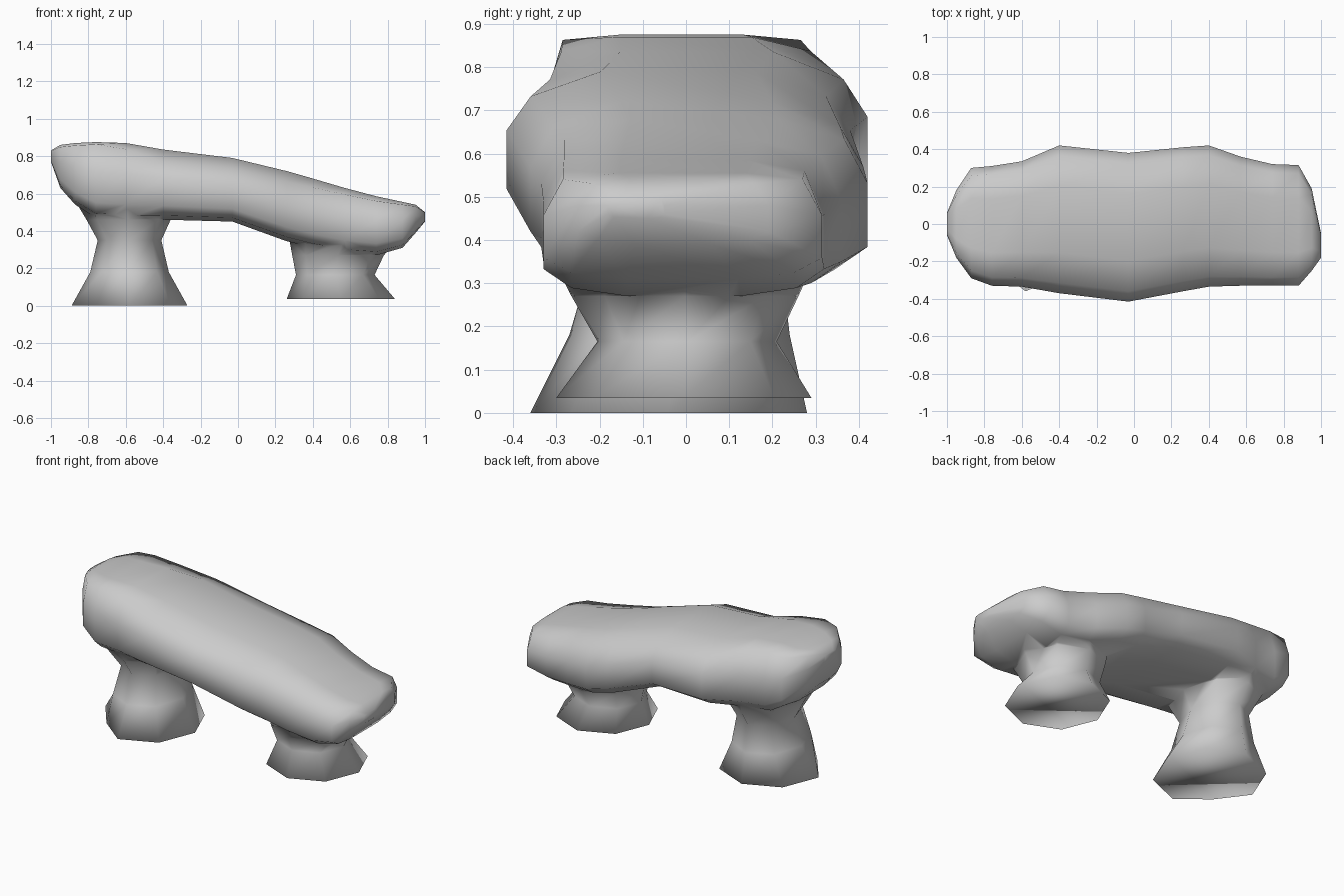
import bpy, bmesh, math

cube = bpy.data.objects.get("Cube")
if cube:
    bpy.data.objects.remove(cube, do_unlink=True)

stone = bpy.data.materials.new("grey stone")
stone.use_nodes = True
stone.diffuse_color = (0.6, 0.6, 0.6, 1)
stone.node_tree.nodes["Principled BSDF"].inputs["Base Color"].default_value = (0.6, 0.6, 0.6, 1)


def loft(name, rings):
    """Skin a list of equal-length point rings and close the ends."""
    bm = bmesh.new()
    loops = [[bm.verts.new(p) for p in ring] for ring in rings]
    for a, b in zip(loops, loops[1:]):
        for i in range(len(a)):
            j = (i + 1) % len(a)
            bm.faces.new((a[i], a[j], b[j], b[i]))
    bm.faces.new(loops[0])
    bm.faces.new(loops[-1])
    bmesh.ops.recalc_face_normals(bm, faces=bm.faces)
    mesh = bpy.data.meshes.new(name)
    bm.to_mesh(mesh)
    bm.free()
    mesh.materials.append(stone)
    obj = bpy.data.objects.new(name, mesh)
    bpy.context.collection.objects.link(obj)
    return obj


# Slab: rounded cross-section, with its own shoulder height at each station
def slab_ring(x, front, back, low, high, shoulder):
    half = [(0.45, 1), (0.86, shoulder), (1, 0.6), (1, 0.2), (0.8, 0.06), (0.4, 0)]
    section = half + [(-y, z) for y, z in reversed(half)]
    return [(x, (front + back) / 2 + y * (back - front) / 2, low + z * (high - low))
            for y, z in section]


stations = [  # x, front y, back y, bottom z, top z, shoulder
    (-1.0, -0.06, 0.06, 0.77, 0.83, 0.94),
    (-0.95, -0.18, 0.18, 0.63, 0.86, 0.95),
    (-0.87, -0.29, 0.30, 0.54, 0.87, 0.96),
    (-0.76, -0.33, 0.31, 0.47, 0.875, 0.97),
    (-0.6, -0.335, 0.335, 0.46, 0.87, 0.92),
    (-0.4, -0.37, 0.42, 0.46, 0.835, 0.83),
    (-0.03, -0.415, 0.38, 0.45, 0.79, 0.83),
    (0.26, -0.36, 0.41, 0.345, 0.72, 0.85),
    (0.4, -0.335, 0.42, 0.31, 0.68, 0.87),
    (0.57, -0.33, 0.36, 0.28, 0.63, 0.9),
    (0.74, -0.33, 0.32, 0.27, 0.585, 0.92),
    (0.88, -0.33, 0.315, 0.31, 0.555, 0.94),
    (0.95, -0.25, 0.19, 0.39, 0.54, 0.94),
    (1.0, -0.18, -0.05, 0.45, 0.50, 0.94),
]
slab = loft("slab_on_two_legs", [slab_ring(*s) for s in stations])


# Legs: waisted octagonal columns with corners on the axes; trim shortens one foot corner
def leg(name, levels):
    rings = []
    for z, left, right, front, back, trim in levels:
        ring = []
        for i in range(8):
            reach = trim if i == 5 else 1
            u, v = (reach * f(i * math.pi / 4) for f in (math.cos, math.sin))
            ring.append(((left + right) / 2 + u * (right - left) / 2,
                         (front + back) / 2 + v * (back - front) / 2, z))
        rings.append(ring)
    return loft(name, rings)


# Levels: z, left x, right x, front y, back y, trim
legs = [
    leg("tall_leg", [
        (0, -0.89, -0.27, -0.36, 0.28, 0.8),
        (0.18, -0.79, -0.37, -0.27, 0.24, 1),
        (0.35, -0.75, -0.41, -0.22, 0.22, 1),
        (0.46, -0.81, -0.36, -0.29, 0.29, 1.05),
        (0.56, -0.87, -0.32, -0.32, 0.32, 1.05),
    ]),
    leg("short_leg", [
        (0.035, 0.26, 0.84, -0.30, 0.29, 1),
        (0.165, 0.31, 0.73, -0.205, 0.21, 1),
        (0.27, 0.29, 0.78, -0.265, 0.26, 1),
        (0.38, 0.27, 0.88, -0.32, 0.31, 1),
    ]),
]

# Fuse the legs into the slab as one smooth stone
bpy.ops.object.select_all(action='DESELECT')
slab.select_set(True)
bpy.context.view_layer.objects.active = slab
for part in legs:
    union = slab.modifiers.new("fuse " + part.name, 'BOOLEAN')
    union.operation = 'UNION'
    union.solver = 'EXACT'
    union.object = part
    bpy.ops.object.modifier_apply(modifier=union.name)
    bpy.data.objects.remove(part, do_unlink=True)
bpy.ops.object.shade_smooth()
